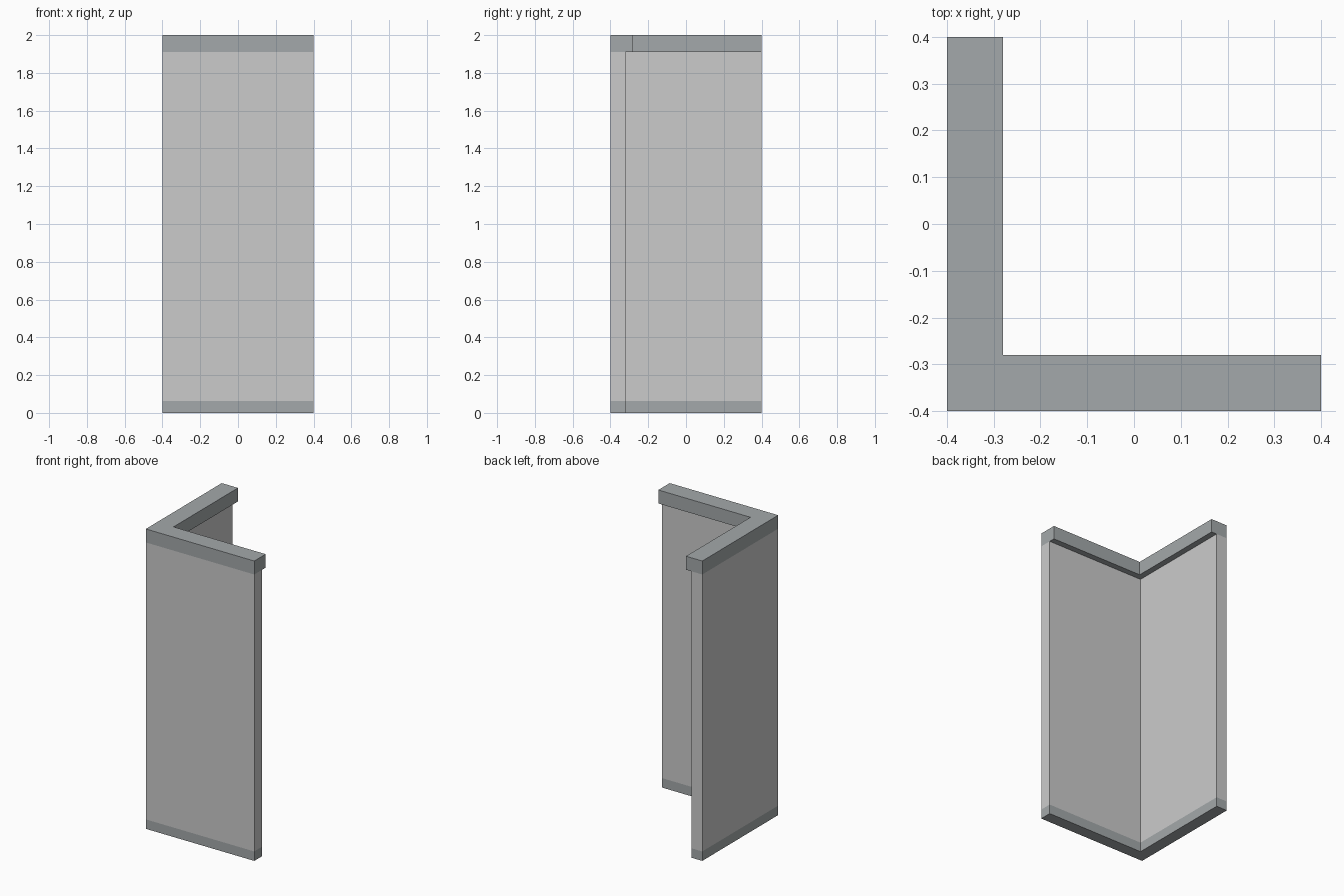
import bpy
import bmesh

if "Cube" in bpy.data.objects:
    bpy.data.objects.remove(bpy.data.objects["Cube"])

HALF = 0.4  # half of the footprint width


def l_prism(name, thickness, z0, z1, material=None):
    """Corner-shaped (L) profile extruded upward from z0 to z1."""
    inner = -HALF + thickness
    profile = [(-HALF, -HALF), (HALF, -HALF), (HALF, inner),
               (inner, inner), (inner, HALF), (-HALF, HALF)]
    bm = bmesh.new()
    face = bm.faces.new([bm.verts.new((x, y, z0)) for x, y in profile])
    result = bmesh.ops.extrude_face_region(bm, geom=[face])
    top = [v for v in result["geom"] if isinstance(v, bmesh.types.BMVert)]
    bmesh.ops.translate(bm, verts=top, vec=(0, 0, z1 - z0))
    bmesh.ops.recalc_face_normals(bm, faces=bm.faces)
    mesh = bpy.data.meshes.new(name)
    bm.to_mesh(mesh)
    bm.free()
    obj = bpy.data.objects.new(name, mesh)
    bpy.context.collection.objects.link(obj)
    if material:
        mesh.materials.append(material)
    return obj


trim = bpy.data.materials.new("trim_grey")
trim.diffuse_color = (0.37, 0.395, 0.405, 1)
trim.use_nodes = True
trim.node_tree.nodes["Principled BSDF"].inputs["Base Color"].default_value = trim.diffuse_color

# Base strip, flush with the wall on both sides
l_prism("base_strip", 0.08, 0.0, 0.063, trim)
# Corner wall panel
l_prism("corner_wall", 0.08, 0.063, 1.91)
# Top rail, overhanging on the inner side
l_prism("top_rail", 0.12, 1.91, 2.0, trim)
